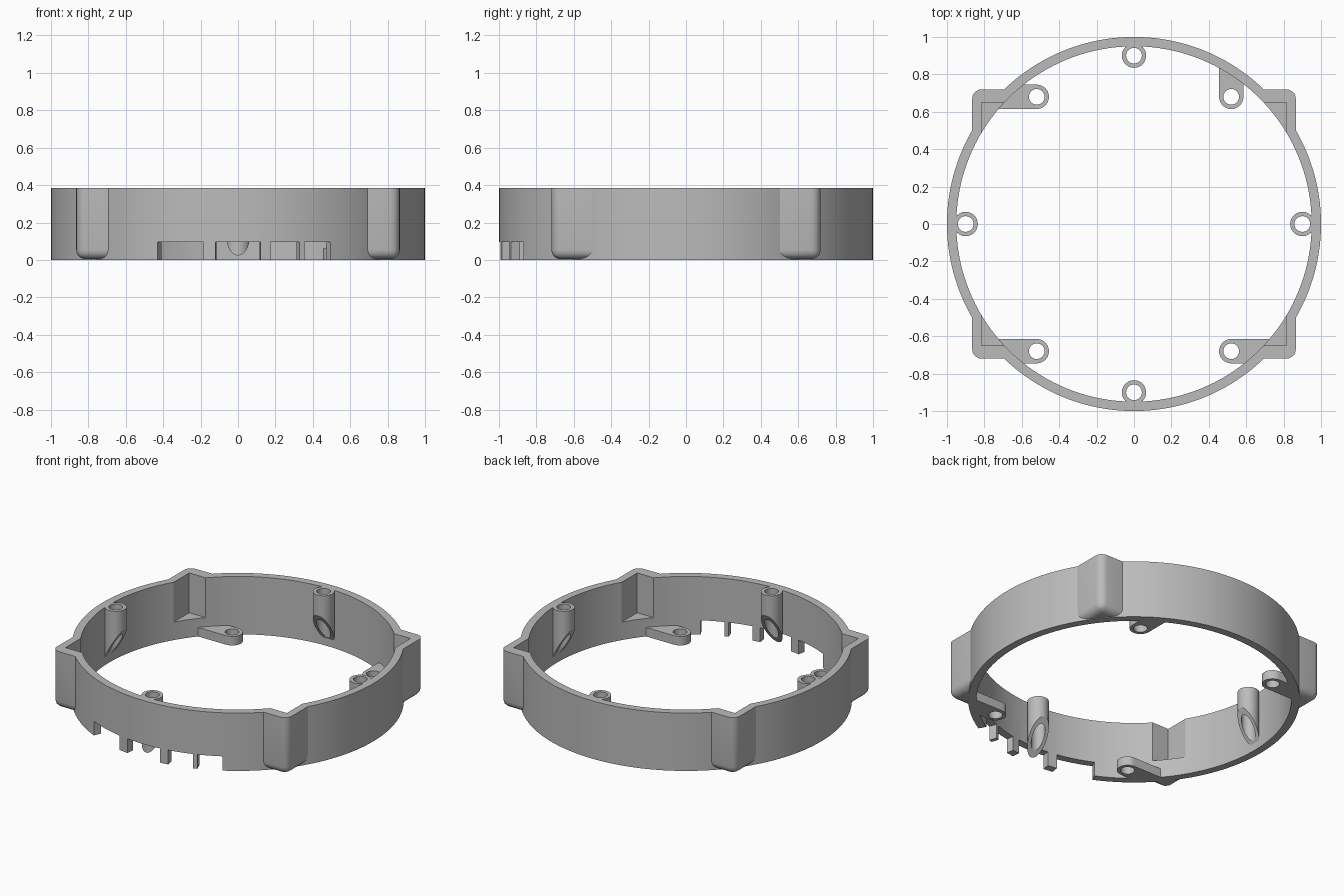
import bpy, bmesh, math

if "Cube" in bpy.data.objects:
    bpy.data.objects.remove(bpy.data.objects["Cube"])

HEIGHT, OUTER, INNER = 0.385, 1.0, 0.95
LUG_X, LUG_Y, FILLET = 0.865, 0.72, 0.05
BOSS_R, HOLE_R = 0.065, 0.042

gray = bpy.data.materials.new("plain gray")
gray.use_nodes = True
gray.diffuse_color = (0.5, 0.5, 0.5, 1)
gray.node_tree.nodes["Principled BSDF"].inputs["Base Color"].default_value = (0.5, 0.5, 0.5, 1)


def circle(radius, count, cx=0, cy=0, start=0.0, sweep=math.tau):
    return [(cx + radius * math.cos(start + sweep * i / count),
             cy + radius * math.sin(start + sweep * i / count)) for i in range(count)]


def add_prism(bm, outlines, z0, z1):
    """Extrude an outline, with any further outlines as holes."""
    edges = []
    for pts in outlines:
        vs = [bm.verts.new((x, y, z0)) for x, y in pts]
        edges += [bm.edges.new((a, b)) for a, b in zip(vs, vs[1:] + vs[:1])]
    if len(outlines) == 1:
        faces = [bm.faces.new(vs)]
    else:
        fill = bmesh.ops.triangle_fill(bm, edges=edges, use_beauty=True)
        faces = [f for f in fill["geom"] if isinstance(f, bmesh.types.BMFace)]
    top = bmesh.ops.extrude_face_region(bm, geom=faces, use_keep_orig=True)
    for v in top["geom"]:
        if isinstance(v, bmesh.types.BMVert):
            v.co.z = z1


def make_object(name, bm):
    bmesh.ops.recalc_face_normals(bm, faces=bm.faces[:])
    mesh = bpy.data.meshes.new(name)
    bm.to_mesh(mesh)
    bm.free()
    mesh.materials.append(gray)
    obj = bpy.data.objects.new(name, mesh)
    bpy.context.collection.objects.link(obj)
    return obj


def prism(name, outlines, z0, z1):
    bm = bmesh.new()
    add_prism(bm, outlines, z0, z1)
    return make_object(name, bm)


def rectangle(x, y):
    return [(-x, -y), (x, -y), (x, y), (-x, y)]


def combine(obj, tool, operation):
    tool.hide_render = True
    mod = obj.modifiers.new(operation.lower(), "BOOLEAN")
    mod.operation, mod.object, mod.solver = operation, tool, "EXACT"
    deps = bpy.context.evaluated_depsgraph_get()
    obj.data = bpy.data.meshes.new_from_object(obj.evaluated_get(deps))
    obj.modifiers.clear()
    bpy.data.objects.remove(tool)


def smooth(obj):
    bpy.ops.object.select_all(action="DESELECT")
    obj.select_set(True)
    bpy.context.view_layer.objects.active = obj
    bpy.ops.object.shade_smooth_by_angle(angle=math.radians(30))


# Outer drum with four rounded corner lugs
housing = prism("housing_ring", [circle(OUTER, 160)], 0, HEIGHT)
bm = bmesh.new()
add_prism(bm, [rectangle(LUG_X, LUG_Y)], 0.004, HEIGHT)
rounded = [e for e in bm.edges if min(v.co.z for v in e.verts) < 0.1]
bmesh.ops.bevel(bm, geom=rounded, offset=FILLET, segments=5, profile=0.5, affect="EDGES")
combine(housing, make_object("lug_block", bm), "UNION")

# Central bore and the corner pockets above their floors
combine(housing, prism("bore", [circle(INNER, 160)], -0.2, 0.6), "DIFFERENCE")
combine(housing, prism("pockets", [rectangle(0.815, 0.65)], 0.12, 0.6), "DIFFERENCE")

# Row of radial notches in the front lower edge
bm = bmesh.new()
for x0, x1 in [(-0.43, -0.185), (-0.12, 0.12), (0.175, 0.33), (0.355, 0.495)]:
    a0, a1 = math.asin(x0), math.asin(x1)
    wedge = [(r * math.sin(a), -r * math.cos(a))
             for r, a in [(0.9, a0), (1.15, a0), (1.15, a1), (0.9, a1)]]
    add_prism(bm, [wedge], -0.1, 0.095)
combine(housing, make_object("notches", bm), "DIFFERENCE")
smooth(housing)

# Screw posts on the inner wall, cut to a slope underneath
for side, angle in [("left", 0), ("back", 90), ("right", 180), ("front", 270)]:
    bm = bmesh.new()
    add_prism(bm, [circle(BOSS_R, 40, 0.9), circle(HOLE_R, 32, 0.9)], 0, HEIGHT)
    for v in bm.verts:
        if v.co.z < 0.1:
            v.co.z = 0.05 + (INNER - v.co.x) * 1.75
    post = make_object(side + "_screw_post", bm)
    post.rotation_euler.z = math.radians(angle)
    smooth(post)


def tab_outline():
    """Round-ended tab pointing along +x until it enters the ring wall."""
    reach = 0.965
    lo, hi = 0.68 - BOSS_R, 0.68 + BOSS_R
    end = circle(BOSS_R, 24, 0.52, 0.68, math.pi / 2, math.pi) + [(0.52, lo)]
    return end + [(math.sqrt(reach ** 2 - y ** 2), y) for y in (lo, hi)]


def upright_tab_outline():
    """Round-ended tab pointing along +y until it enters the ring wall."""
    reach = 0.965
    lo, hi = 0.52 - BOSS_R, 0.52 + BOSS_R
    end = circle(BOSS_R, 24, 0.52, 0.68, math.pi, math.pi) + [(hi, 0.68)]
    return end + [(x, math.sqrt(reach ** 2 - x ** 2)) for x in (hi, lo)]


# Low screw tabs at the base, one per corner
for name, sx, sy, outline in [("back_right_tab", -1, 1, tab_outline()),
                              ("front_right_tab", -1, -1, tab_outline()),
                              ("front_left_tab", 1, -1, tab_outline()),
                              ("back_left_tab", 1, 1, upright_tab_outline())]:
    loops = [outline, circle(HOLE_R, 32, 0.52, 0.68)]
    flipped = [[(sx * x, sy * y) for x, y in loop] for loop in loops]
    smooth(prism(name, flipped, 0, 0.06))
